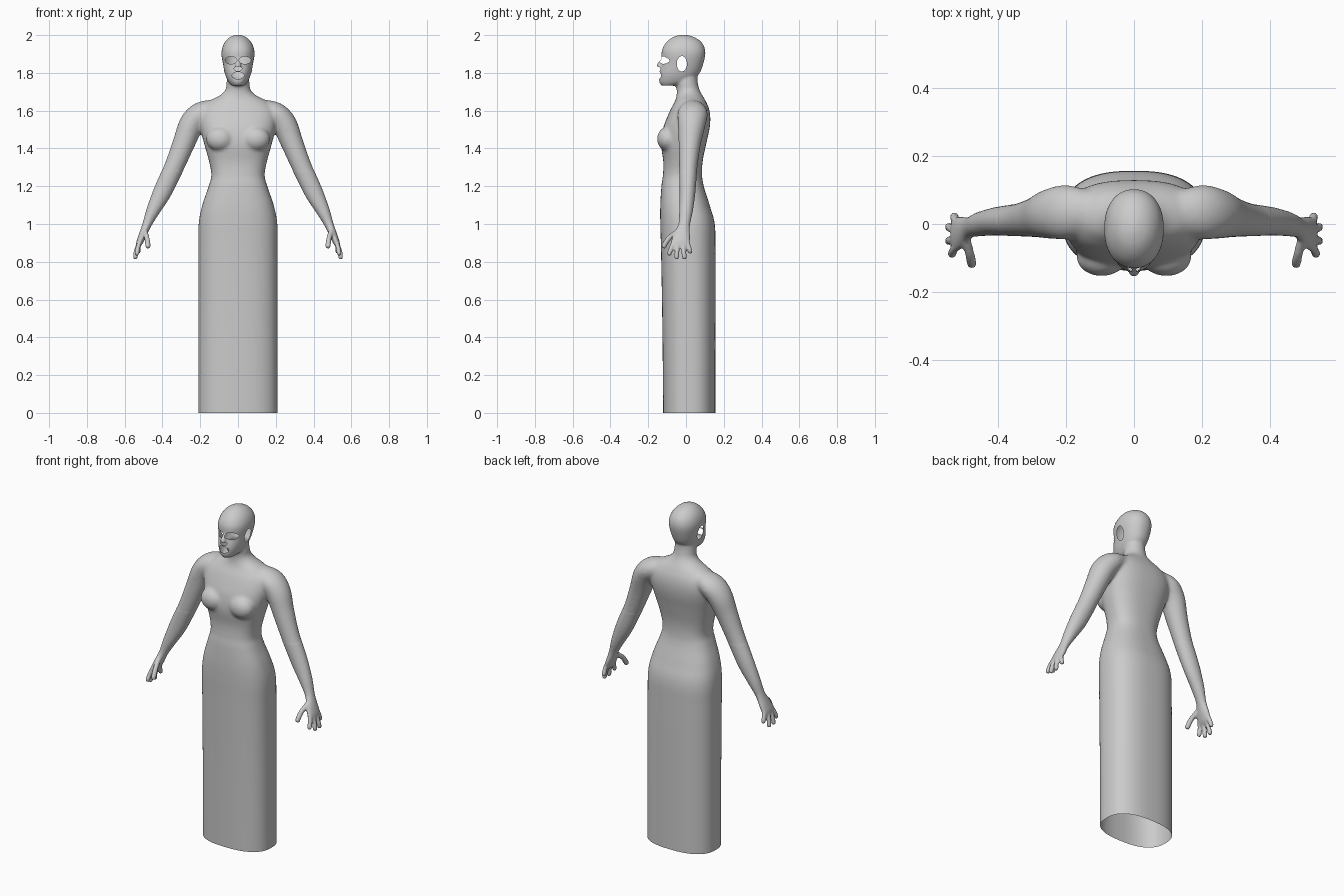
import bpy, bmesh, math
from mathutils import Vector

if "Cube" in bpy.data.objects:
    bpy.data.objects.remove(bpy.data.objects["Cube"])

Y = Vector((0, 1, 0))


def spline(rows, n=6):
    """Catmull-Rom interpolation of rows of numbers."""
    out = []
    for i in range(len(rows) - 1):
        p0, p1 = rows[max(i - 1, 0)], rows[i]
        p2, p3 = rows[i + 1], rows[min(i + 2, len(rows) - 1)]
        for k in range(n):
            t = k / n
            out.append([0.5 * (2 * b + (c - a) * t + (2 * a - 5 * b + 4 * c - d) * t * t
                               + (3 * b - a - 3 * c + d) * t ** 3)
                        for a, b, c, d in zip(p0, p1, p2, p3)])
    out.append(list(rows[-1]))
    return out


def skin(bm, rings):
    """Closed surface through a list of point rings."""
    vs = [[bm.verts.new(p) for p in ring] for ring in rings]
    n = len(vs[0])
    for a, b in zip(vs, vs[1:]):
        for i in range(n):
            j = (i + 1) % n
            bm.faces.new((a[i], a[j], b[j], b[i]))
    bm.faces.new(vs[0][::-1])
    bm.faces.new(vs[-1])


def upright(bm, rows, n=64):
    """Loft of level rings: z, half width, front y, back y, roundness exponent."""
    rings = []
    for z, w, f, b, e in spline(rows):
        ring = []
        for i in range(n):
            c, s = math.cos(math.tau * i / n), math.sin(math.tau * i / n)
            px = math.copysign(abs(c) ** (2 / e), c)
            py = math.copysign(abs(s) ** (2 / e), s)
            ring.append((w * px, (f + b) / 2 + (b - f) / 2 * py, z))
        rings.append(ring)
    skin(bm, rings)


def limb(bm, rows, side=1, n=24):
    """Loft along a path: x, y, z, radius in the xz plane, radius along y."""
    pts = spline(rows)
    pos = [Vector((p[0] * side, p[1], p[2])) for p in pts]
    rings = []
    for i, p in enumerate(pts):
        t = (pos[min(i + 1, len(pos) - 1)] - pos[max(i - 1, 0)]).normalized()
        u = Y.cross(t).normalized()
        v = t.cross(u)
        rings.append([pos[i] + u * p[3] * math.cos(math.tau * k / n)
                      + v * p[4] * math.sin(math.tau * k / n) for k in range(n)])
    skin(bm, rings)


def finger(bm, pts, r, side):
    # rounded end: the last rows shrink quickly
    rows = [(*p, r, r) for p in pts]
    tip, prev = Vector(pts[-1]), Vector(pts[-2])
    end = tip + (tip - prev).normalized() * r * 0.7
    rows.append((*end, r * 0.45, r * 0.45))
    limb(bm, rows, side, 12)


bm = bmesh.new()

# skirt, torso and neck
upright(bm, [
    (-.10, .21, -.12, .155, 2.5), (.45, .21, -.125, .156, 2.5), (.85, .21, -.132, .156, 2.5),
    (1.0, .208, -.136, .152, 2.5), (1.1, .189, -.136, .125, 2.5), (1.2, .155, -.130, .094, 2.5),
    (1.26, .141, -.122, .085, 2.5), (1.33, .153, -.120, .088, 2.5), (1.42, .178, -.132, .106, 2.5),
    (1.5, .198, -.123, .124, 2.5), (1.56, .205, -.102, .129, 2.5), (1.61, .195, -.080, .122, 2.4),
    (1.65, .155, -.058, .105, 2.2), (1.68, .098, -.050, .088, 2), (1.71, .067, -.049, .072, 2),
    (1.75, .060, -.054, .062, 2), (1.80, .055, -.05, .06, 2)])

# head
upright(bm, [
    (1.732, .030, -.128, -.05, 2), (1.75, .049, -.141, .03, 2.1), (1.78, .064, -.142, .058, 2.2),
    (1.81, .073, -.139, .078, 2.2), (1.85, .081, -.129, .092, 2.2), (1.89, .087, -.130, .101, 2.2),
    (1.92, .086, -.127, .101, 2.2), (1.95, .077, -.113, .091, 2.1), (1.975, .060, -.090, .068, 2),
    (1.992, .038, -.062, .036, 2), (2.002, .010, -.028, .0, 2)])

# nose
limb(bm, [(0, -.112, 1.885, .008, .008), (0, -.130, 1.858, .012, .012),
          (0, -.140, 1.838, .016, .015), (0, -.132, 1.822, .016, .012)])

for s in (-1, 1):
    # bust
    ball = bmesh.ops.create_uvsphere(bm, u_segments=24, v_segments=16, radius=1)
    for v in ball['verts']:
        v.co = Vector((s * .095 + v.co.x * .075, -.097 + v.co.y * .057, 1.45 + v.co.z * .065))
    # shoulder, arm and palm
    limb(bm, [
        (.12, .035, 1.61, .05, .06), (.195, .035, 1.585, .062, .080), (.245, .030, 1.53, .066, .074),
        (.286, .020, 1.43, .060, .060), (.337, .012, 1.305, .053, .049), (.400, .008, 1.17, .049, .042),
        (.450, .0, 1.07, .036, .036), (.483, -.010, .995, .024, .031), (.505, -.022, .94, .021, .045),
        (.522, -.030, .90, .017, .050), (.530, -.031, .88, .010, .042)], s)
    # fingers and thumb
    for base, tip in (((.520, -.066, .905), (.535, -.089, .842)),
                      ((.526, -.044, .895), (.544, -.050, .822)),
                      ((.526, -.018, .895), (.544, -.008, .822)),
                      ((.518, .004, .915), (.528, .023, .852))):
        mid = [(a + b) / 2 + d for a, b, d in zip(base, tip, (.003, 0, 0))]
        finger(bm, [base, mid, tip], .0125, s)
    finger(bm, [(.495, -.04, .965), (.482, -.09, .925), (.476, -.118, .882)], .014, s)

bmesh.ops.recalc_face_normals(bm, faces=bm.faces)
mesh = bpy.data.meshes.new("figure")
bm.to_mesh(mesh)
bm.free()
figure = bpy.data.objects.new("figure", mesh)
bpy.context.collection.objects.link(figure)

# fuse all parts into one continuous skin
rm = figure.modifiers.new("fuse", 'REMESH')
rm.mode = 'VOXEL'
rm.voxel_size = .006
sm = figure.modifiers.new("soften", 'SMOOTH')
sm.factor, sm.iterations = .5, 4
dg = bpy.context.evaluated_depsgraph_get()
fused = bpy.data.meshes.new_from_object(figure.evaluated_get(dg))
figure.modifiers.clear()
figure.data = fused

bm = bmesh.new()
bm.from_mesh(fused)

# blend shoulders, armpits and bust
blend = [v for v in bm.verts if 1.28 < v.co.z < 1.73]
for _ in range(14):
    bmesh.ops.smooth_vert(bm, verts=blend, factor=.5, use_axis_x=True, use_axis_y=True, use_axis_z=True)

# open hem on the floor
bmesh.ops.bisect_plane(bm, geom=bm.verts[:] + bm.edges[:] + bm.faces[:], dist=1e-5,
                       plane_co=(0, 0, 0), plane_no=(0, 0, 1), clear_inner=True)


def opening(axis, where, cu, cz, ru, rz):
    """Cut an elliptical hole and snap its rim to the ellipse."""
    def rad(co):
        return math.hypot((co[axis] - cu) / ru, (co.z - cz) / rz)
    faces = [f for f in bm.faces if f.calc_center_median().z > 1.7
             and where(f.calc_center_median()) and rad(f.calc_center_median()) < 1]
    inside = set(faces)
    rim = {v for f in faces for v in f.verts if any(g not in inside for g in v.link_faces)}
    bmesh.ops.delete(bm, geom=faces, context='FACES')
    for v in rim:
        if v.is_valid:
            r = rad(v.co)
            v.co[axis] = cu + (v.co[axis] - cu) / r
            v.co.z = cz + (v.co.z - cz) / r


def is_front(c):
    return c.y < -.07


for s in (-1, 1):
    opening(0, is_front, s * .037, 1.867, .031, .020)                # eyes
    opening(1, lambda c: c.x * s > .03, -.022, 1.848, .027, .041)    # ears
opening(0, is_front, 0, 1.822, .021, .012)                           # nostrils
opening(0, is_front, 0, 1.786, .032, .019)                           # mouth

bm.to_mesh(fused)
bm.free()
fused.polygons.foreach_set("use_smooth", [True] * len(fused.polygons))
fused.update()
